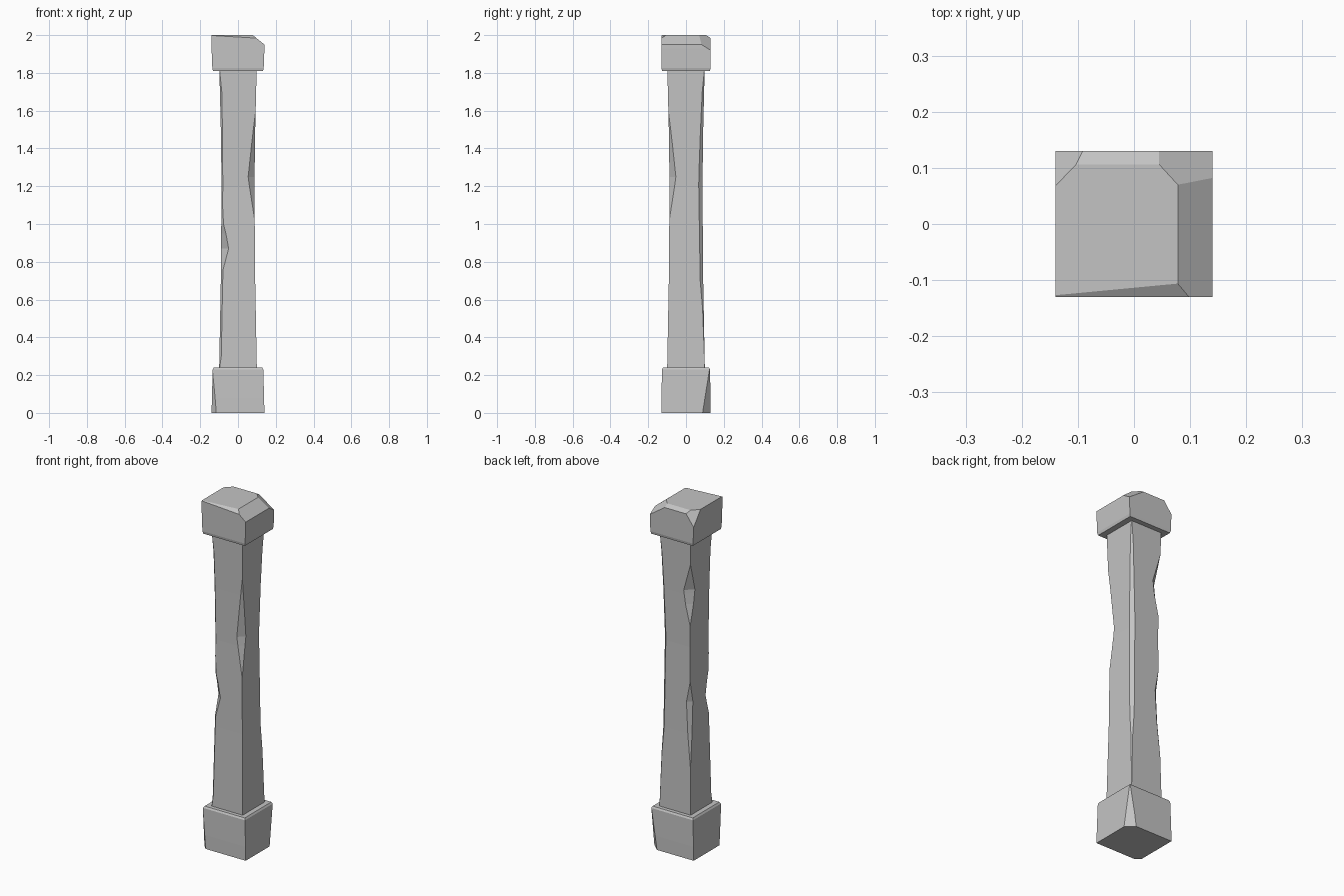
import bpy, bmesh
from mathutils import Vector

cube = bpy.data.objects.get("Cube")
if cube:
    bpy.data.objects.remove(cube, do_unlink=True)

stone = bpy.data.materials.new("grey stone")
stone.use_nodes = True
stone.diffuse_color = (0.55, 0.55, 0.55, 1)
stone.node_tree.nodes["Principled BSDF"].inputs["Base Color"].default_value = (0.55, 0.55, 0.55, 1)


def finish(bm, name):
    bmesh.ops.remove_doubles(bm, verts=bm.verts, dist=0.0005)
    bmesh.ops.recalc_face_normals(bm, faces=bm.faces)
    mesh = bpy.data.meshes.new(name)
    bm.to_mesh(mesh)
    bm.free()
    mesh.materials.append(stone)
    obj = bpy.data.objects.new(name, mesh)
    bpy.context.collection.objects.link(obj)


def block(name, rings, chips):
    """Four-sided loft (z, half x, half y); each chip slices through three points."""
    bm = bmesh.new()
    loft(bm, [[(sx * hx, sy * hy, z) for sx, sy in CORNERS] for z, hx, hy in rings])
    middle = Vector((0, 0, (rings[0][0] + rings[-1][0]) / 2))
    for a, b, c in chips:
        a, b, c = Vector(a), Vector(b), Vector(c)
        normal = (b - a).cross(c - a).normalized()
        if normal.dot(middle - a) > 0:
            normal = -normal
        cut = bmesh.ops.bisect_plane(bm, geom=bm.verts[:] + bm.edges[:] + bm.faces[:],
                                     plane_co=a, plane_no=normal, clear_outer=True)
        edges = [e for e in cut["geom_cut"] if isinstance(e, bmesh.types.BMEdge)]
        bmesh.ops.contextual_create(bm, geom=edges)
    finish(bm, name)


def loft(bm, rings):
    loops = [[bm.verts.new(p) for p in ring] for ring in rings]
    n = len(loops[0])
    for low, high in zip(loops, loops[1:]):
        for i in range(n):
            j = (i + 1) % n
            bm.faces.new((low[i], low[j], high[j], high[i]))
    bm.faces.new(loops[0][::-1])
    bm.faces.new(loops[-1])


def sample(points, z):
    for (z0, v0), (z1, v1) in zip(points, points[1:]):
        if z0 <= z <= z1:
            return v0 + (v1 - v0) * (z - z0) / (z1 - z0)
    return 0


CORNERS = [(-1, -1), (1, -1), (1, 1), (-1, 1)]

# Base block with two broken corners
block("base", [(0, .14, .13), (.08, .138, .13), (.23, .134, .127), (.24, .128, .121)], [
    ((-.14, -.105, 0), (-.115, -.13, 0), (-.134, -.127, .21)),
    ((.10, .13, .04), (.138, .095, .04), (.134, .127, .25)),
])

# Cap block with a worn top rim
block("cap", [(1.81, .132, .127), (1.825, .136, .13), (1.93, .14, .13), (2, .14, .13)], [
    ((.078, -.13, 2), (.078, .13, 2), (.14, 0, 1.95)),
    ((-.12, -.125, 2), (.08, -.106, 2), (.08, -.13, 1.985)),
    ((-.08, .106, 2), (.05, .106, 2), (0, .13, 1.985)),
    ((.078, .07, 2), (.045, .106, 2), (.14, .13, 1.92)),
    ((-.14, .068, 2), (-.08, .13, 2), (-.14, .13, 1.92)),
])

# Waisted shaft: a long chip profile along each corner edge
WAIST = [(.22, .1), (.7, .091), (1.2, .087), (1.5, .091), (1.83, .099)]
CHIPS = [
    [(.22, 0), (.3, .01), (.7, .01), (.76, .012), (.87, .04), (.95, .025),
     (1, .012), (1.1, .006), (1.7, .01), (1.83, 0)],
    [(.22, 0), (1.02, 0), (1.25, .034), (1.4, .02), (1.6, 0), (1.83, 0)],
    [(.22, 0), (.55, .006), (.7, .016), (1.25, .02), (1.7, .01), (1.83, 0)],
    [(.22, 0), (.5, 0), (.7, .016), (.88, .024), (1, 0), (1.32, 0), (1.44, .03),
     (1.52, .042), (1.68, 0), (1.83, 0)],
]
levels = sorted({z for profile in CHIPS + [WAIST] for z, _ in profile})
rings = []
for z in levels:
    half = sample(WAIST, z)
    ring = []
    for i, (sx, sy) in enumerate(CORNERS):
        d = sample(CHIPS[i], z)
        pair = [(sx * half, sy * (half - d), z), (sx * (half - d), sy * half, z)]
        ring += pair if sx * sy > 0 else pair[::-1]
    rings.append(ring)
shaft = bmesh.new()
loft(shaft, rings)
finish(shaft, "shaft")
